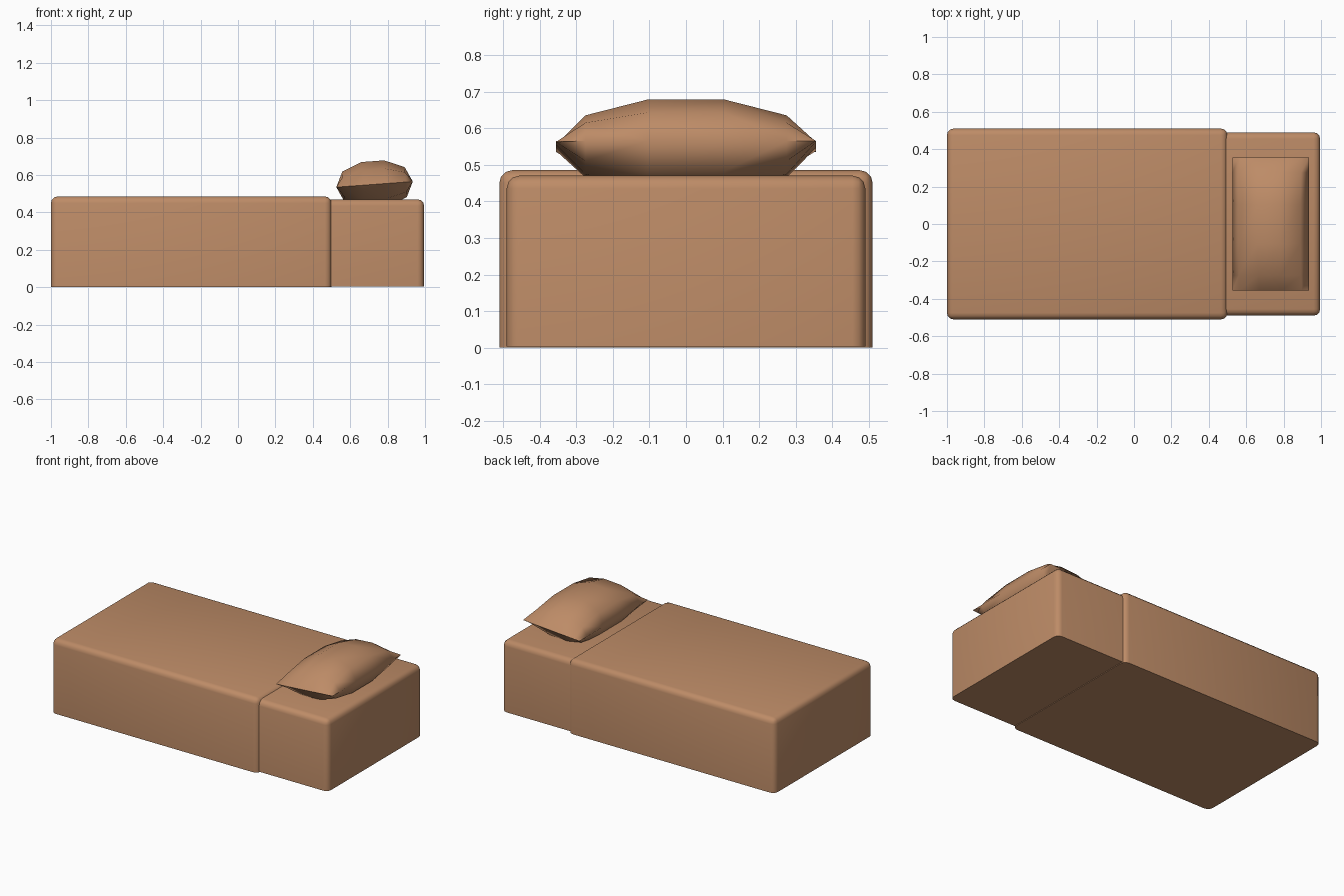
import bpy
import bmesh
import math

cube = bpy.data.objects.get("Cube")
if cube:
    bpy.data.objects.remove(cube, do_unlink=True)

tan = bpy.data.materials.new("warm_tan")
tan.use_nodes = True
tan.diffuse_color = (0.51, 0.26, 0.135, 1)
tan.node_tree.nodes["Principled BSDF"].inputs["Base Color"].default_value = tan.diffuse_color


def finish(bm, name, angle):
    """Turn a bmesh into a smooth-shaded object."""
    bmesh.ops.recalc_face_normals(bm, faces=bm.faces)
    mesh = bpy.data.meshes.new(name)
    bm.to_mesh(mesh)
    bm.free()
    mesh.materials.append(tan)
    obj = bpy.data.objects.new(name, mesh)
    bpy.context.collection.objects.link(obj)
    bpy.ops.object.select_all(action="DESELECT")
    obj.select_set(True)
    bpy.context.view_layer.objects.active = obj
    bpy.ops.object.shade_smooth_by_angle(angle=math.radians(angle))
    return obj


def soft_block(name, x0, x1, half_y, z0, z1, radius):
    """Box with rounded top and upright edges and a sharp bottom rim."""
    bm = bmesh.new()
    bmesh.ops.create_cube(bm, size=1)
    for v in bm.verts:
        v.co = (x1 if v.co.x > 0 else x0,
                half_y if v.co.y > 0 else -half_y,
                z1 if v.co.z > 0 else z0)
    edges = [e for e in bm.edges if any(v.co.z > z0 + 0.01 for v in e.verts)]
    bmesh.ops.bevel(bm, geom=edges, offset=radius, segments=3,
                    profile=0.5, affect="EDGES")
    return finish(bm, name, 60)


# Mattress, with the blanket wrapped over its foot end
soft_block("mattress", -0.97, 0.995, 0.49, 0.004, 0.47, 0.035)
soft_block("blanket", -1.0, 0.5, 0.51, 0.0, 0.485, 0.035)

# Pillow: two domed grids that meet at a crisp seam
xs = [-0.205, -0.167, -0.06, 0.06, 0.167, 0.205]
ys = [-0.355, -0.275, -0.105, 0.105, 0.275, 0.355]
rise = [0, 0.65, 1, 1, 0.65, 0]
bm = bmesh.new()
for side in (1, -1):
    grid = [[bm.verts.new((x, y, side * 0.124 * rise[i] * rise[j]))
             for j, y in enumerate(ys)] for i, x in enumerate(xs)]
    for i in range(5):
        for j in range(5):
            bm.faces.new((grid[i][j], grid[i + 1][j],
                          grid[i + 1][j + 1], grid[i][j + 1]))
bmesh.ops.remove_doubles(bm, verts=bm.verts, dist=0.0001)
pillow = finish(bm, "pillow", 60)
pillow.location = (0.73, 0, 0.55)
pillow.rotation_euler.y = math.radians(-4.2)
